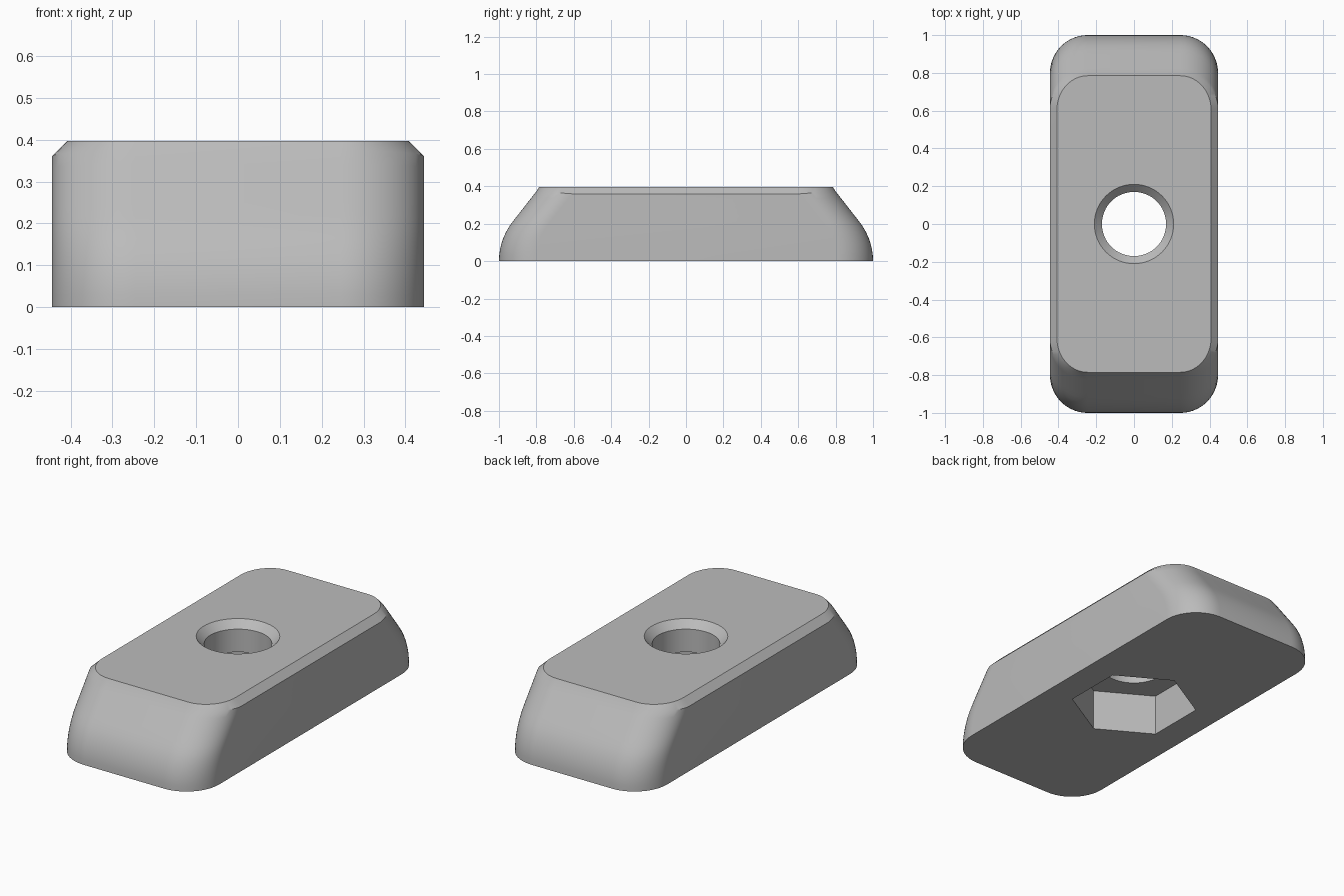
import bpy, bmesh, math

if "Cube" in bpy.data.objects:
    bpy.data.objects.remove(bpy.data.objects["Cube"], do_unlink=True)

HALF_W, CORNER, HEIGHT = 0.445, 0.2, 0.397
ARC_R, SLOPE = 0.34, math.radians(38)
ARC_TOP = ARC_R * math.sin(SLOPE)

grey = bpy.data.materials.new("plain grey")
grey.use_nodes = True
colour = (0.5, 0.5, 0.5, 1)
grey.diffuse_color = colour
grey.node_tree.nodes["Principled BSDF"].inputs["Base Color"].default_value = colour


def half_length(z):
    """End profile: an arc that starts upright, then a straight slope."""
    if z < ARC_TOP:
        return 1 - ARC_R + math.sqrt(ARC_R ** 2 - z * z)
    return 1 - ARC_R * (1 - math.cos(SLOPE)) - (z - ARC_TOP) * math.tan(SLOPE)


def corner_angles(steps=14):
    """Directions around a rounded rectangle, with the sign of each corner."""
    for q in range(4):
        for i in range(steps + 1):
            a = math.pi / 2 * (q + i / steps)
            yield a, (1, -1, -1, 1)[q], (1, 1, -1, -1)[q]


def loft(name, rings):
    """Skin closed rings of equal length and cap both ends."""
    bm = bmesh.new()
    loops = [[bm.verts.new(p) for p in ring] for ring in rings]
    for low, high in zip(loops, loops[1:]):
        for i in range(len(low)):
            j = (i + 1) % len(low)
            bm.faces.new((low[i], low[j], high[j], high[i]))
    bm.faces.new(loops[0][::-1])
    bm.faces.new(loops[-1])
    bmesh.ops.recalc_face_normals(bm, faces=bm.faces)
    mesh = bpy.data.meshes.new(name)
    bm.to_mesh(mesh)
    bm.free()
    mesh.materials.append(grey)
    obj = bpy.data.objects.new(name, mesh)
    bpy.context.collection.objects.link(obj)
    return obj


def round_ring(radius, z, sides, turn=0):
    return [(radius * math.cos(turn + math.tau * i / sides),
             radius * math.sin(turn + math.tau * i / sides), z) for i in range(sides)]


# Body: rounded rectangle whose ends curve inward, with a chamfered top
LEVELS = 12
rings = []
for k in range(LEVELS + 1):
    ring = []
    for a, sx, sy in corner_angles():
        edge_z = 0.36 + 0.014 * abs(math.sin(a))
        z = edge_z * k / LEVELS
        ring.append((sx * (HALF_W - CORNER) + CORNER * math.cos(a),
                     sy * (half_length(z) - CORNER) + CORNER * math.sin(a), z))
    rings.append(ring)
rings.append([(sx * (HALF_W - CORNER) + 0.163 * math.cos(a),
               sy * 0.605 + 0.18 * math.sin(a), HEIGHT)
              for a, sx, sy in corner_angles()])
body = loft("block_body", rings)

# Hexagonal nut pocket underneath, and countersunk bolt hole
pocket = loft("nut_pocket_cutter",
              [round_ring(0.33, z, 6, math.pi / 2) for z in (-0.1, 0.23)])
hole = loft("bolt_hole_cutter",
            [round_ring(r, z, 64) for r, z in ((0.17, 0.1), (0.17, 0.357), (0.25, 0.437))])

bpy.ops.object.select_all(action='DESELECT')
bpy.context.view_layer.objects.active = body
body.select_set(True)
for cutter in (pocket, hole):
    cutter.hide_render = True
    mod = body.modifiers.new(cutter.name, 'BOOLEAN')
    mod.operation = 'DIFFERENCE'
    mod.solver = 'EXACT'
    mod.object = cutter
    bpy.ops.object.modifier_apply(modifier=mod.name)
    bpy.data.objects.remove(cutter, do_unlink=True)

bpy.ops.object.shade_smooth_by_angle(angle=math.radians(30))
